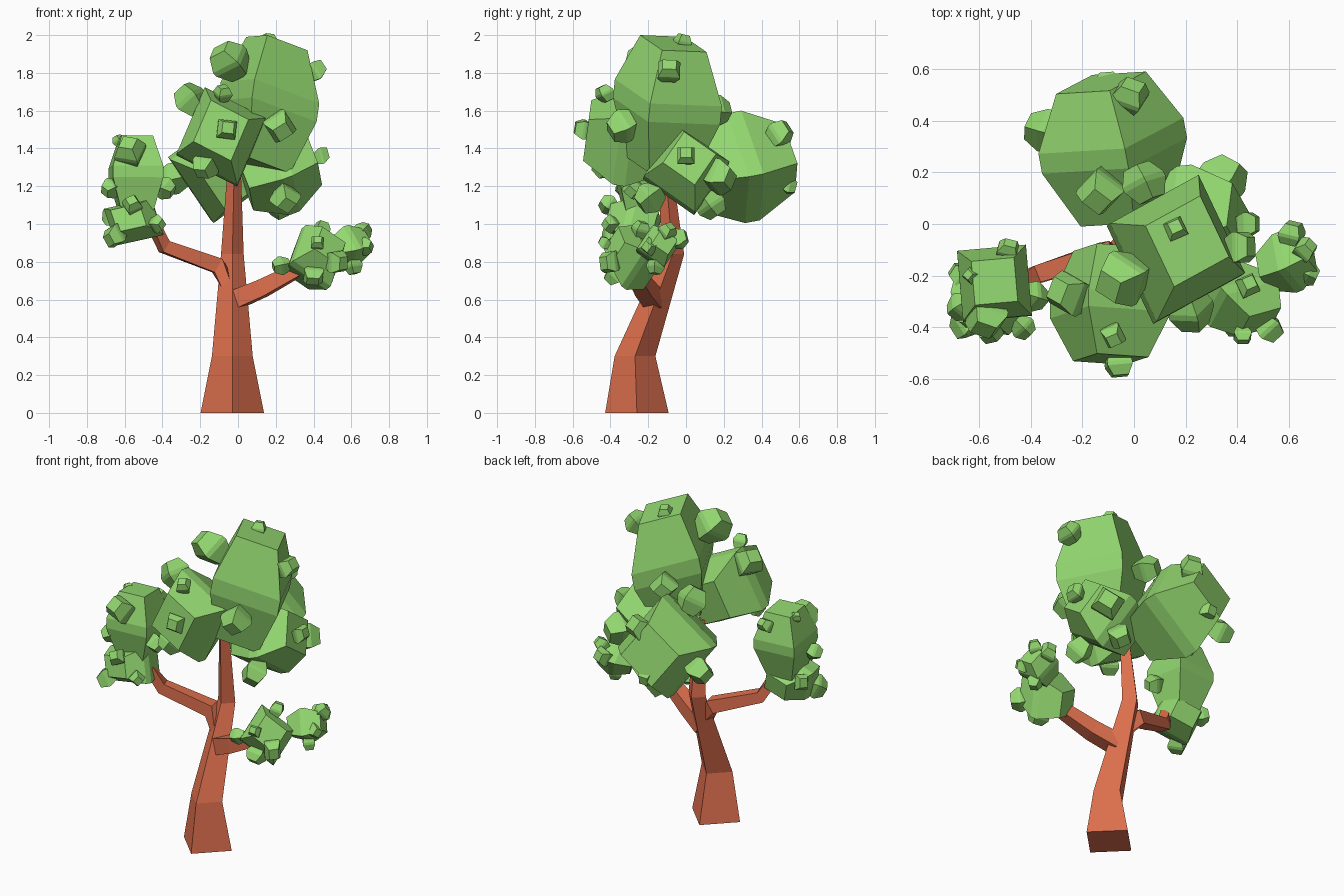
import bpy
import bmesh
from math import radians
from mathutils import Vector, Matrix

cube = bpy.data.objects.get("Cube")
if cube:
    bpy.data.objects.remove(cube, do_unlink=True)


def make_material(name, colour):
    mat = bpy.data.materials.new(name)
    mat.use_nodes = True
    mat.diffuse_color = colour
    shader = mat.node_tree.nodes["Principled BSDF"]
    shader.inputs["Base Color"].default_value = colour
    shader.inputs["Roughness"].default_value = 0.9
    return mat


leaf_green = make_material("leaf_green", (0.29, 0.68, 0.16, 1))
bark_brown = make_material("bark_brown", (0.73, 0.16, 0.075, 1))


def finish(name, bm, mat):
    bmesh.ops.recalc_face_normals(bm, faces=bm.faces)
    mesh = bpy.data.meshes.new(name)
    bm.to_mesh(mesh)
    bm.free()
    mesh.materials.append(mat)
    obj = bpy.data.objects.new(name, mesh)
    bpy.context.collection.objects.link(obj)
    return obj


def add_lump(bm, centre, size, axis, twist, tip=0.62):
    """Square rings that swell and close along an axis, fitted to half sizes."""
    turn = Vector((0, 0, 1)).rotation_difference(Vector(axis)).to_matrix()
    turn = turn @ Matrix.Rotation(radians(twist), 3, "Z")
    points = []
    for height, r in ((-1, 0.62), (-0.1, 1), (0.2, 1), (1, tip)):
        for x, y in ((r, 0), (0, r), (-r, 0), (0, -r)):
            points.append(turn @ Vector((x, y, height * 0.85)))
    reach = [max(abs(p[i]) for p in points) for i in range(3)]
    verts = []
    for p in points:
        fitted = Vector([p[i] / reach[i] * size[i] for i in range(3)])
        verts.append(bm.verts.new(Vector(centre) + fitted))
    bmesh.ops.convex_hull(bm, input=verts)


def foliage(name, centre, size, axis, twist, buds):
    """One large leaf mass with small buds that face away from its middle."""
    bm = bmesh.new()
    add_lump(bm, centre, size, axis, twist)
    for i, (x, y, z, r) in enumerate(buds):
        place = Vector((x, y, z))
        add_lump(bm, place, (r, r, r), place - Vector(centre), 20 + 25 * i)
    bmesh.ops.dissolve_limit(bm, angle_limit=radians(2),
                             verts=bm.verts, edges=bm.edges)
    return finish(name, bm, leaf_green)


def limb(name, path, upright=False):
    """Four-sided tapering limb through (x, y, z, radius) points."""
    bm = bmesh.new()
    spots = [Vector(p[:3]) for p in path]
    rings = []
    for i, spot in enumerate(spots):
        along = spots[min(i + 1, len(spots) - 1)] - spots[max(i - 1, 0)]
        if upright:
            u, v = Vector((1, 0, 0)), Vector((0, 1, 0))
        else:
            side = along.cross(Vector((0, 0, 1))).normalized()
            rise = side.cross(along).normalized()
            u, v = (side + rise) * 0.75, (rise - side) * 0.75
        r = path[i][3]
        rings.append([bm.verts.new(spot + d * r) for d in (u, v, -u, -v)])
    for low, high in zip(rings, rings[1:]):
        for k in range(4):
            n = (k + 1) % 4
            bm.faces.new((low[k], low[n], high[n], high[k]))
    bm.faces.new(rings[0][::-1])
    bm.faces.new(rings[-1])
    return finish(name, bm, bark_brown)


# Trunk and the two branches
limb("trunk", [(-0.03, -0.26, 0, 0.168), (-0.03, -0.27, 0.3, 0.108),
               (-0.03, -0.07, 0.84, 0.06), (-0.02, -0.11, 1.3, 0.035)],
     upright=True)
limb("right_branch", [(-0.05, -0.14, 0.68, 0.04), (-0.11, -0.11, 0.78, 0.055),
                      (-0.39, -0.2, 0.88, 0.045), (-0.45, -0.25, 1, 0.035)])
limb("left_branch", [(-0.01, -0.17, 0.6, 0.065), (0.13, -0.22, 0.66, 0.06),
                     (0.36, -0.29, 0.78, 0.045)])

# Main crown
foliage("top_crown", (0.16, -0.1, 1.63), (0.27, 0.29, 0.37), (0.15, 0.1, 0.75), -18, [
    (-0.04, -0.21, 1.86, 0.11), (0.41, -0.09, 1.81, 0.06),
    (0.16, -0.02, 1.96, 0.05), (0.22, -0.33, 1.52, 0.09),
    (0.04, 0.16, 1.6, 0.085)])
foliage("front_crown", (-0.09, -0.31, 1.46), (0.235, 0.235, 0.265), (0, -1, 0.15), 20, [
    (-0.25, -0.27, 1.66, 0.09), (-0.06, -0.54, 1.5, 0.055),
    (-0.08, -0.43, 1.69, 0.05), (-0.17, -0.43, 1.31, 0.07)])
foliage("back_crown", (-0.08, 0.29, 1.3), (0.29, 0.3, 0.3), (-0.2, 1, 0.2), 20, [
    (-0.02, 0.49, 1.47, 0.08), (-0.1, 0.54, 1.21, 0.05),
    (-0.34, 0.36, 1.24, 0.085), (-0.13, 0.13, 1.54, 0.095)])
foliage("left_crown", (0.22, 0, 1.28), (0.225, 0.23, 0.24), (1, 0.1, 0.35), 15, [
    (0.25, -0.19, 1.14, 0.085), (0.44, 0, 1.36, 0.045),
    (0.34, 0.17, 1.25, 0.1), (0.22, 0.13, 1.1, 0.08)])

# Leaf masses on the right branch
foliage("right_upper_leaves", (-0.54, -0.23, 1.26), (0.145, 0.15, 0.21), (0, 0.05, 1), 50, [
    (-0.57, -0.36, 1.38, 0.085), (-0.67, -0.32, 1.19, 0.055),
    (-0.39, -0.28, 1.19, 0.06), (-0.63, -0.2, 1.44, 0.035),
    (-0.49, -0.1, 1.39, 0.045)])
foliage("right_lower_leaves", (-0.55, -0.28, 1.01), (0.16, 0.15, 0.125), (-0.2, -1, 0.2), 50, [
    (-0.65, -0.38, 0.94, 0.065), (-0.43, -0.4, 1, 0.05),
    (-0.56, -0.41, 1.1, 0.055), (-0.67, -0.2, 1.04, 0.05)])

# Leaf masses on the left branch
foliage("left_inner_leaves", (0.41, -0.29, 0.82), (0.16, 0.145, 0.175), (0.5, -0.7, 0.4), 45, [
    (0.23, -0.33, 0.78, 0.05), (0.42, -0.43, 0.9, 0.035),
    (0.44, -0.24, 0.97, 0.05), (0.52, -0.4, 0.8, 0.06),
    (0.4, -0.38, 0.73, 0.055)])
foliage("left_outer_leaves", (0.59, -0.15, 0.88), (0.12, 0.12, 0.115), (1, 0.4, 0.3), 30, [
    (0.61, -0.04, 0.92, 0.055), (0.61, -0.16, 0.78, 0.05),
    (0.67, -0.19, 0.88, 0.05), (0.66, -0.1, 0.96, 0.05)])
